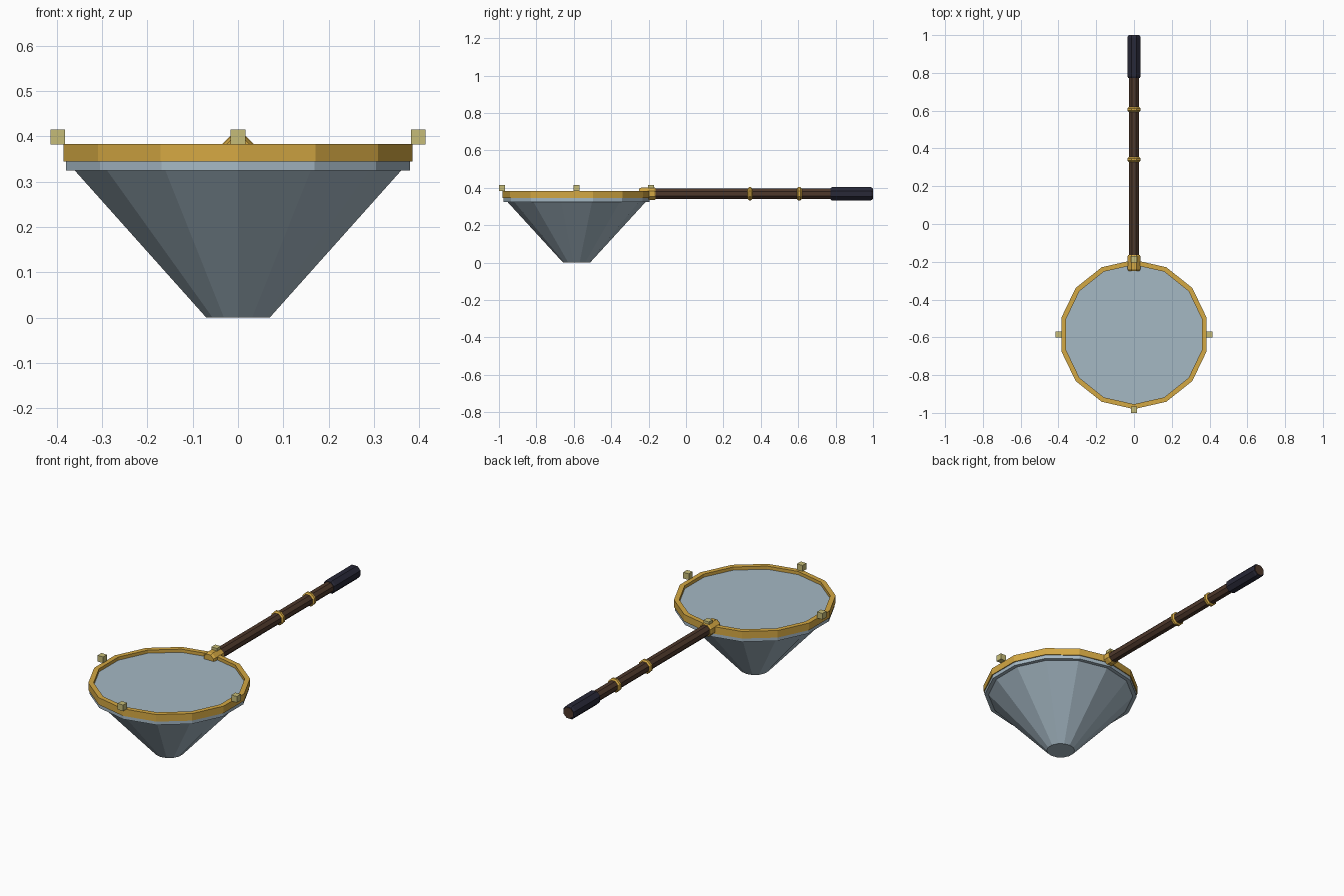
import bpy, bmesh, math

if "Cube" in bpy.data.objects:
    bpy.data.objects.remove(bpy.data.objects["Cube"])


def mat(name, r, g, b, a=1.0):
    # sRGB 0-255 to linear
    lin = [(c / 255 / 12.92) if c < 10 else ((c / 255 + 0.055) / 1.055) ** 2.4 for c in (r, g, b)]
    m = bpy.data.materials.new(name)
    m.diffuse_color = (*lin, a)
    m.use_nodes = True
    m.node_tree.nodes["Principled BSDF"].inputs["Base Color"].default_value = m.diffuse_color
    return m


GOLD = mat("gold", 212, 168, 67)
GLASS = mat("pale_blue_grey", 165, 184, 196, 0.85)
WOOD = mat("dark_brown", 78, 56, 43)
GRIP = mat("dark_navy", 40, 40, 55)
GLOW = mat("pale_yellow", 198, 188, 120, 0.75)


def finish(bm, name, material):
    bmesh.ops.recalc_face_normals(bm, faces=bm.faces[:])
    me = bpy.data.meshes.new(name)
    bm.to_mesh(me)
    bm.free()
    me.materials.append(material)
    ob = bpy.data.objects.new(name, me)
    bpy.context.collection.objects.link(ob)
    return ob


def lathe(name, material, profile, sides, place, phase=0.0, hollow=False):
    """Spin (radius, along) points; place(u, v, along) gives the position."""
    bm = bmesh.new()
    rings = []
    for r, t in profile:
        angles = [phase + 2 * math.pi * k / sides for k in range(sides)]
        rings.append([bm.verts.new(place(r * math.cos(a), r * math.sin(a), t)) for a in angles])
    pairs = list(zip(rings, rings[1:]))
    if hollow:
        pairs.append((rings[-1], rings[0]))
    else:
        bm.faces.new(rings[0])
        bm.faces.new(rings[-1])
    for a, b in pairs:
        for k in range(sides):
            j = (k + 1) % sides
            bm.faces.new((a[k], a[j], b[j], b[k]))
    return finish(bm, name, material)


CY = -0.585   # dish centre
HZ = 0.368    # handle axis height
K = 1 / math.cos(math.pi / 8)   # flat distance to corner radius


def upright(u, v, t):
    return (u, CY + v, t)


def along_y(u, v, t):
    return (u * K, t, HZ + v * K)


def handle_part(name, material, profile):
    return lathe(name, material, profile, 8, along_y, math.pi / 8)


# Cone with its lip and flat top
lathe("cone_dish", GLASS, [(0.072, 0), (0.37, 0.325), (0.39, 0.325), (0.39, 0.366)],
      14, upright, math.pi / 2)

# Gold rim
lathe("rim", GOLD, [(0.395, 0.345), (0.395, 0.383), (0.369, 0.383), (0.369, 0.345)],
      14, upright, math.pi / 2, hollow=True)

# Handle shaft and grip
handle_part("handle_shaft", WOOD, [(0.027, -0.2), (0.027, 1.0)])
handle_part("handle_grip", GRIP, [(0.030, 0.772), (0.035, 0.780), (0.035, 0.988), (0.030, 0.998)])

# Gold socket and bands
handle_part("handle_socket", GOLD, [(0.028, -0.250), (0.034, -0.238), (0.034, -0.170), (0.030, -0.163)])
for i, y in enumerate((0.342, 0.606)):
    handle_part(f"handle_band_{i + 1}", GOLD,
                [(0.028, y - 0.013), (0.035, y - 0.006), (0.035, y + 0.006), (0.028, y + 0.013)])

# Small cubes around the rim
for i in range(4):
    a = i * math.pi / 2
    bm = bmesh.new()
    bmesh.ops.create_cube(bm, size=0.033)
    bmesh.ops.translate(bm, verts=bm.verts[:],
                        vec=(0.398 * math.cos(a), CY + 0.398 * math.sin(a), 0.3985))
    finish(bm, f"rim_cube_{i + 1}", GLOW)
